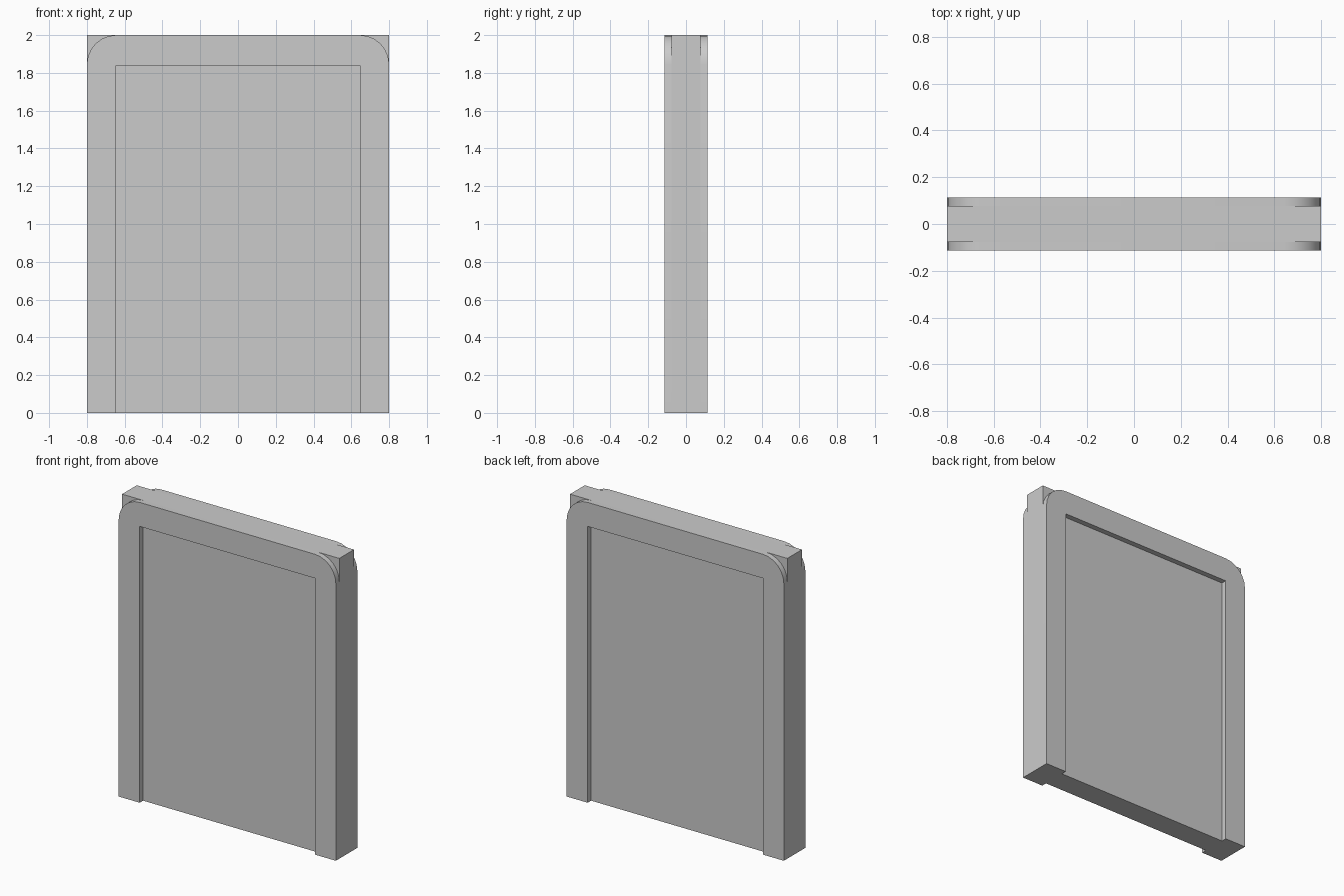
import bpy, bmesh, math

if "Cube" in bpy.data.objects:
    bpy.data.objects.remove(bpy.data.objects["Cube"])

W, H = 0.8, 2.0            # half width, height
IW, IH = 0.645, 1.84       # opening half width, height
CORE, OUT = 0.077, 0.113   # half depths of the panel and of the whole slab
R, SEG = 0.155, 6          # corner rounding of the raised frames


def arc(cx, cz, start):
    """Quarter arc running clockwise by 90 degrees from the start angle."""
    return [(cx + R * math.cos(math.radians(start - 90 * i / SEG)),
             cz + R * math.sin(math.radians(start - 90 * i / SEG)))
            for i in range(SEG + 1)]


def extrude_profile(name, profile, y0, y1):
    """Solid made from an x-z outline pushed along y."""
    bm = bmesh.new()
    face = bm.faces.new([bm.verts.new((x, y0, z)) for x, z in profile])
    ext = bmesh.ops.extrude_face_region(bm, geom=[face])
    moved = [v for v in ext["geom"] if isinstance(v, bmesh.types.BMVert)]
    bmesh.ops.translate(bm, verts=moved, vec=(0, y1 - y0, 0))
    bmesh.ops.recalc_face_normals(bm, faces=bm.faces)
    mesh = bpy.data.meshes.new(name)
    bm.to_mesh(mesh)
    bm.free()
    obj = bpy.data.objects.new(name, mesh)
    bpy.context.collection.objects.link(obj)
    bpy.ops.object.select_all(action='DESELECT')
    obj.select_set(True)
    bpy.context.view_layer.objects.active = obj
    bpy.ops.object.shade_smooth_by_angle(angle=math.radians(30))
    return obj


# Square-cornered middle panel
extrude_profile("panel", [(-W, 0), (-W, H), (W, H), (W, 0)], -CORE, CORE)

# Raised frames on both faces: rounded at the top, open at the bottom
frame = ([(-W, 0)] + arc(-W + R, H - R, 180) + arc(W - R, H - R, 90)
         + [(W, 0), (IW, 0), (IW, IH), (-IW, IH), (-IW, 0)])
for name, side in (("front_frame", -1), ("back_frame", 1)):
    extrude_profile(name, frame, side * CORE, side * OUT)
